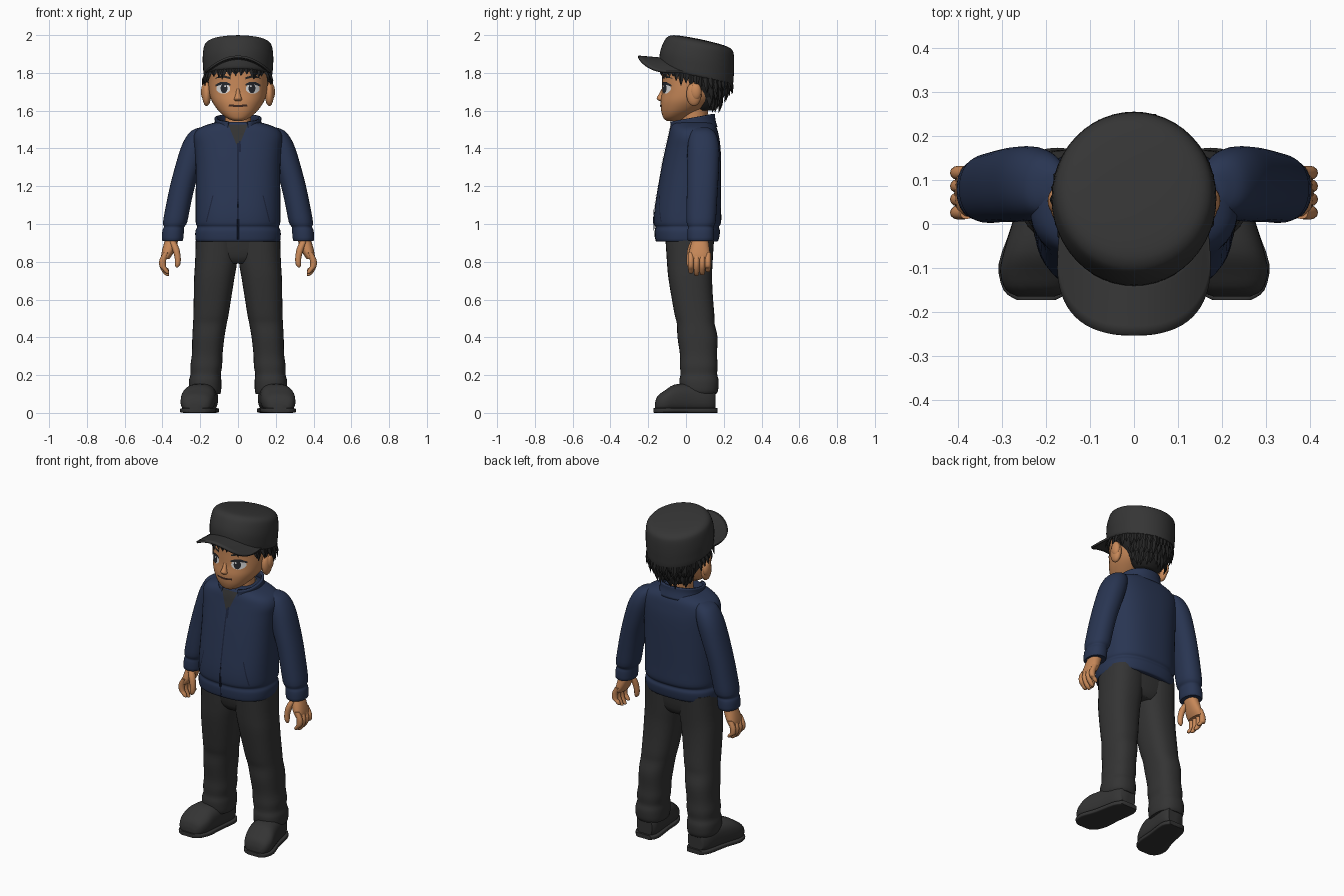
import bpy, bmesh, math, random
from mathutils import Vector
from mathutils.bvhtree import BVHTree

random.seed(4)


def material(name, r, g, b):
    m = bpy.data.materials.new(name)
    m.diffuse_color = (r, g, b, 1)
    return m


CAP = material("cap grey", 0.036, 0.036, 0.036)
CLOTH = material("trouser grey", 0.034, 0.034, 0.034)
NAVY = material("jacket navy", 0.022, 0.036, 0.085)
SEAM = material("seam navy", 0.012, 0.018, 0.045)
SKIN = material("skin", 0.58, 0.25, 0.10)
HAIR = material("hair black", 0.018, 0.018, 0.018)
WHITE = material("eye white", 0.75, 0.75, 0.75)
IRIS = material("iris dark", 0.02, 0.022, 0.028)
LIP = material("mouth dark", 0.05, 0.022, 0.015)


def finish(bm, name, mat, mirror=False, angle=50, thick=0):
    bmesh.ops.recalc_face_normals(bm, faces=bm.faces)
    me = bpy.data.meshes.new(name)
    bm.to_mesh(me)
    me.materials.append(mat)
    ob = bpy.data.objects.new(name, me)
    bpy.context.collection.objects.link(ob)
    bpy.ops.object.select_all(action='DESELECT')
    ob.select_set(True)
    bpy.context.view_layer.objects.active = ob
    bpy.ops.object.shade_smooth_by_angle(angle=math.radians(angle))
    if thick:
        m = ob.modifiers.new("thickness", 'SOLIDIFY')
        m.thickness, m.offset = thick, 0
    if mirror:
        m = ob.modifiers.new("mirror", 'MIRROR')
        m.use_mirror_merge = False
    return ob


def spline(rows, steps):
    """Smooth curve of ring values through the given rows."""
    out = []
    for i in range(len(rows) - 1):
        a, b, c, d = (rows[max(0, min(len(rows) - 1, i + k))] for k in (-1, 0, 1, 2))
        for s in range(steps):
            t = s / steps
            out.append([0.5 * (2 * q + (r - p) * t + (2 * p - 5 * q + 4 * r - u) * t * t
                        + (3 * q - p - 3 * r + u) * t ** 3) for p, q, r, u in zip(a, b, c, d)])
    return out + [list(rows[-1])]


def loft(name, mat, rows, n=2.0, slope=0.0, axis='Z', gap=0, steps=3, sides=32, mirror=False, thick=0):
    """Rows: height, centre a, centre b, radius a, radius b. Gap opens the front."""
    bm = bmesh.new()
    rings = []
    g = math.radians(gap)
    for h, ca, cb, ra, rb in spline(rows, steps):
        ring = []
        for k in range(sides + (1 if gap else 0)):
            t = -math.pi / 2 + g + (2 * math.pi - 2 * g) * k / sides
            c, s = math.cos(t), math.sin(t)
            a = ra * math.copysign(abs(c) ** (2 / n), c)
            b = rb * math.copysign(abs(s) ** (2 / n), s)
            co = (ca + a, cb + b, h + slope * b) if axis == 'Z' else (ca + a, h, cb + b)
            ring.append(bm.verts.new(co))
        rings.append(ring)
    m = len(rings[0])
    for p, q in zip(rings, rings[1:]):
        for k in range(m - 1 if gap else m):
            bm.faces.new((p[k], p[(k + 1) % m], q[(k + 1) % m], q[k]))
    if not gap:
        bm.faces.new(rings[0])
        bm.faces.new(rings[-1])
    return finish(bm, name, mat, mirror, thick=thick)


def plate(name, mat, target, pts, lift=0.003, sub=1, mirror=False):
    """Thin patch with an x-z outline, laid on the front of a part."""
    src = bmesh.new()
    src.from_mesh(target.data)
    tree = BVHTree.FromBMesh(src)
    src.free()
    line = [Vector(p).lerp(Vector(pts[(i + 1) % len(pts)]), k / sub)
            for i, p in enumerate(pts) for k in range(sub)]
    mid = sum(line, Vector((0, 0))) / len(line)
    bm = bmesh.new()

    def put(p):
        hit = tree.ray_cast(Vector((p.x, -2, p.y)), Vector((0, 1, 0)))[0]
        return bm.verts.new((p.x, (hit.y if hit else -0.08) - lift, p.y))
    rings = [[put(mid.lerp(p, f)) for p in line] for f in (0.33, 0.67, 1)]
    centre = put(mid)
    for k in range(len(line)):
        j = (k + 1) % len(line)
        bm.faces.new((centre, rings[0][k], rings[0][j]))
        for p, q in zip(rings, rings[1:]):
            bm.faces.new((p[k], q[k], q[j], p[j]))
    return finish(bm, name, mat, mirror)


def oval(x, z, rx, rz, n=24):
    return [(x + rx * math.cos(2 * math.pi * k / n), z + rz * math.sin(2 * math.pi * k / n)) for k in range(n)]


def ball(name, mat, loc, rad, mirror=False):
    bm = bmesh.new()
    bmesh.ops.create_uvsphere(bm, u_segments=20, v_segments=12, radius=1)
    for v in bm.verts:
        v.co = Vector(loc) + Vector(a * b for a, b in zip(v.co, rad))
    return finish(bm, name, mat, mirror)


# Shoes and trousers
loft("shoe", CLOTH, [(-.165, .222, .03, .04, .02), (-.15, .22, .047, .07, .043), (-.11, .216, .06, .088, .06),
     (-.06, .207, .075, .088, .075), (.03, .19, .078, .078, .078), (.12, .176, .075, .07, .073),
     (.155, .172, .07, .05, .06)], n=2.6, axis='Y', mirror=True)
loft("sole", CLOTH, [(-.172, .222, .013, .045, .012), (-.15, .22, .013, .076, .013), (-.09, .213, .013, .094, .013),
     (.0, .195, .013, .082, .013), (.12, .176, .013, .076, .013), (.166, .172, .013, .05, .013)],
     n=6, axis='Y', mirror=True)
loft("trouser_leg", CLOTH, [(.10, .172, .07, .078, .09), (.12, .174, .07, .085, .1), (.17, .174, .069, .086, .104),
     (.205, .171, .068, .08, .097), (.25, .168, .068, .084, .1), (.31, .163, .066, .081, .098),
     (.40, .157, .061, .085, .106), (.47, .149, .052, .089, .1), (.52, .143, .045, .093, .105),
     (.62, .134, .032, .1, .11), (.72, .125, .022, .107, .116), (.80, .116, .02, .111, .121),
     (.94, .11, .02, .113, .13)], n=2.4, mirror=True)
loft("trouser_seat", CLOTH, [(.79, 0, .025, .1, .085), (.83, 0, .022, .18, .11), (.95, 0, .02, .215, .128)], n=2.6)

# Jacket body, sleeves and collar
jacket = loft("jacket_body", NAVY, [(.908, 0, .005, .205, .15), (.912, 0, .005, .223, .166),
    (.96, 0, .007, .226, .173), (.985, 0, .006, .217, .168), (1.01, 0, .008, .224, .178),
    (1.1, 0, .011, .224, .175), (1.3, 0, .028, .224, .158), (1.4, 0, .037, .23, .146),
    (1.46, 0, .04, .235, .135), (1.5, 0, .04, .215, .126), (1.525, 0, .038, .165, .115),
    (1.54, 0, .035, .11, .105)], n=2.5, steps=4, sides=48)
loft("sleeve", NAVY, [(.912, .346, .078, .045, .058), (.916, .347, .078, .056, .069), (.965, .343, .078, .057, .07),
     (.985, .338, .078, .054, .067), (1.01, .333, .08, .064, .077), (1.1, .316, .083, .065, .08),
     (1.2, .294, .087, .066, .082), (1.3, .265, .09, .069, .085), (1.4, .234, .092, .07, .084),
     (1.46, .213, .09, .062, .075), (1.495, .196, .086, .048, .058), (1.512, .18, .084, .02, .03)],
     n=2.2, mirror=True)
loft("collar", NAVY, [(1.49, 0, .035, .13, .125), (1.53, 0, .032, .117, .117), (1.562, 0, .03, .117, .117)],
     n=2.2, slope=.18, gap=24, thick=.014)
plate("shirt_front", CLOTH, jacket, [(-.052, 1.528), (.052, 1.528), (.008, 1.42), (-.008, 1.42)], sub=8)
plate("zipper", SEAM, jacket, [(-.004, .915), (.004, .915), (.004, 1.43), (-.004, 1.43)], sub=30, lift=.004)
plate("zipper_pull", SEAM, jacket, [(.006, 1.38), (.016, 1.38), (.014, 1.44), (.006, 1.44)], sub=3, lift=.007)
plate("pocket_slit", SEAM, jacket, [(.165, 1.01), (.171, 1.01), (.136, 1.15), (.13, 1.15)], sub=10, mirror=True)
loft("shirt_neck", CLOTH, [(1.46, 0, .035, .085, .1), (1.53, 0, .035, .085, .09)], slope=.2)

# Hands
loft("palm", SKIN, [(.96, .347, .078, .034, .042), (.92, .35, .076, .035, .042), (.88, .362, .073, .035, .05),
     (.84, .376, .071, .03, .056), (.815, .385, .07, .022, .052)], n=2.3, mirror=True)
for i in range(4):
    y = .026 + .03 * i
    d = (.012, 0, .004, .02)[i]
    loft("finger", SKIN, [(.85, .38, y, .015, .015), (.81, .398, y, .018, .016), (.775, .398, y, .017, .0155),
         (.745 + d, .385, y, .015, .014), (.73 + d, .375, y, .011, .011), (.725 + d, .372, y, .004, .004)],
         sides=12, mirror=True)
loft("thumb", SKIN, [(.91, .348, .045, .018, .02), (.87, .33, .028, .019, .02), (.82, .319, .02, .016, .017),
     (.785, .32, .018, .014, .014), (.77, .323, .018, .005, .006)], sides=12, mirror=True)

# Neck, head, ears and nose
loft("neck", SKIN, [(1.48, 0, .045, .075, .075), (1.56, 0, .045, .068, .068), (1.68, 0, .05, .08, .08)])
head = loft("head", SKIN, [(1.546, 0, -.075, .022, .026), (1.556, 0, -.066, .05, .05), (1.575, 0, -.052, .078, .073),
    (1.605, 0, -.024, .108, .108), (1.65, 0, .012, .138, .146), (1.70, 0, .037, .153, .164),
    (1.76, 0, .05, .158, .176), (1.82, 0, .056, .162, .18), (1.88, 0, .06, .15, .165)], n=2.15, steps=5, sides=48)
loft("nose", SKIN, [(1.65, 0, -.13, .012, .01), (1.658, 0, -.132, .021, .018), (1.668, 0, -.134, .019, .021),
     (1.69, 0, -.128, .012, .014), (1.73, 0, -.115, .006, .006)], sides=14)
ball("ear", SKIN, (.166, .042, 1.688), (.024, .04, .064), mirror=True)
ball("ear_lobe_ridge", SKIN, (.176, .052, 1.70), (.02, .03, .045), mirror=True)

# Painted face
plate("eye_white", WHITE, head, oval(.078, 1.717, .037, .027), mirror=True)
plate("iris", IRIS, head, oval(.074, 1.718, .018, .026), lift=.005, mirror=True)
plate("eye_glint", WHITE, head, oval(.068, 1.73, .005, .006, 10), lift=.007, mirror=True)
plate("upper_lash", IRIS, head, [(.038, 1.732), (.06, 1.741), (.095, 1.741), (.12, 1.728), (.118, 1.738),
      (.095, 1.751), (.06, 1.751), (.04, 1.741)], sub=3, lift=.006, mirror=True)
plate("eyebrow", HAIR, head, [(.04, 1.766), (.085, 1.778), (.125, 1.77), (.085, 1.79), (.04, 1.777)],
      sub=3, mirror=True)
plate("mouth", LIP, head, [(-.05, 1.623), (0, 1.618), (.05, 1.623), (.048, 1.633), (0, 1.63), (-.048, 1.633)], sub=4)

# Hair shell and pointed locks
loft("hair_back", HAIR, [(1.6, 0, .1, .06, .045), (1.62, 0, .105, .09, .06), (1.67, 0, .11, .13, .085),
     (1.72, 0, .1, .158, .12), (1.76, 0, .082, .168, .152), (1.82, 0, .07, .172, .17)])


def locks(name, items):
    bm = bmesh.new()
    for base, tip, w in items:
        base, tip = Vector(base), Vector(tip)
        out = Vector((base.x, base.y - .055, 0)).normalized()
        side = out.cross(Vector((0, 0, 1)))
        ring = [bm.verts.new(base + side * w * a + out * w * b) for a, b in ((-1, 0), (0, .5), (1, 0), (0, -.5))]
        mid = base.lerp(tip, .5) + out * .006
        ring2 = [bm.verts.new(mid + side * w * .75 * a + out * w * .5 * b)
                 for a, b in ((-1, 0), (0, .7), (1, 0), (0, -.7))]
        end = bm.verts.new(tip)
        for k in range(4):
            j = (k + 1) % 4
            bm.faces.new((ring[k], ring[j], ring2[j], ring2[k]))
            bm.faces.new((ring2[k], ring2[j], end))
    finish(bm, name, HAIR, angle=40)


items = []
for k in range(44):
    a = 2 * math.pi * k / 44
    s, c = math.sin(a), -math.cos(a)          # c = -1 at the front
    drop = .055 if c < -.6 else .075 if c < .1 else .085
    drop *= random.uniform(.75, 1.25)
    flare = random.uniform(1.0, 1.1) if c > -.6 else 1.03
    z = 1.80 - .035 * c
    items.append(((.166 * s, .055 + .18 * c, z), (.17 * s * flare + random.uniform(-.015, .015),
                  .055 + .182 * c * flare, z - drop), .02))
for k in range(13):                            # lower rows at the nape
    a = math.radians(-72 + 12 * k)
    s, c = math.sin(a), math.cos(a)
    for z, r, q in ((1.73, .15, .12), (1.675, .125, .085)):
        items.append(((r * s, .1 + q * c, z), (r * s * .95 + random.uniform(-.01, .01), .1 + q * c * .93,
                      z - random.uniform(.06, .09)), .022))
locks("hair_locks", items)

# Cap crown and curved brim
loft("cap_crown", CAP, [(1.787, 0, .055, .165, .18), (1.785, 0, .055, .18, .194), (1.83, 0, .056, .185, .197),
     (1.88, 0, .06, .187, .195), (1.935, 0, .07, .181, .183), (1.958, 0, .075, .168, .168),
     (1.97, 0, .076, .14, .14), (1.976, 0, .076, .08, .08), (1.978, 0, .076, .01, .01)], slope=-.21, sides=48)
bm = bmesh.new()
grid = []
for i in range(33):
    a = math.radians(-90 + 180 * i / 32)
    s, c = math.sin(a), max(0, math.cos(a))
    inner = Vector((.163 * s, .04 - .165 * c, 1.875 - .07 * s * s))
    outer = Vector((.172 * math.copysign(abs(s) ** .8, s), -.07 - .183 * c ** .75, 0))
    outer.z = 1.886 - .082 * (outer.x / .172) ** 2
    grid.append([bm.verts.new(inner.lerp(outer, v / 6)) for v in range(7)])
for p, q in zip(grid, grid[1:]):
    for v in range(6):
        bm.faces.new((p[v], p[v + 1], q[v + 1], q[v]))
finish(bm, "cap_brim", CAP, thick=.012)
